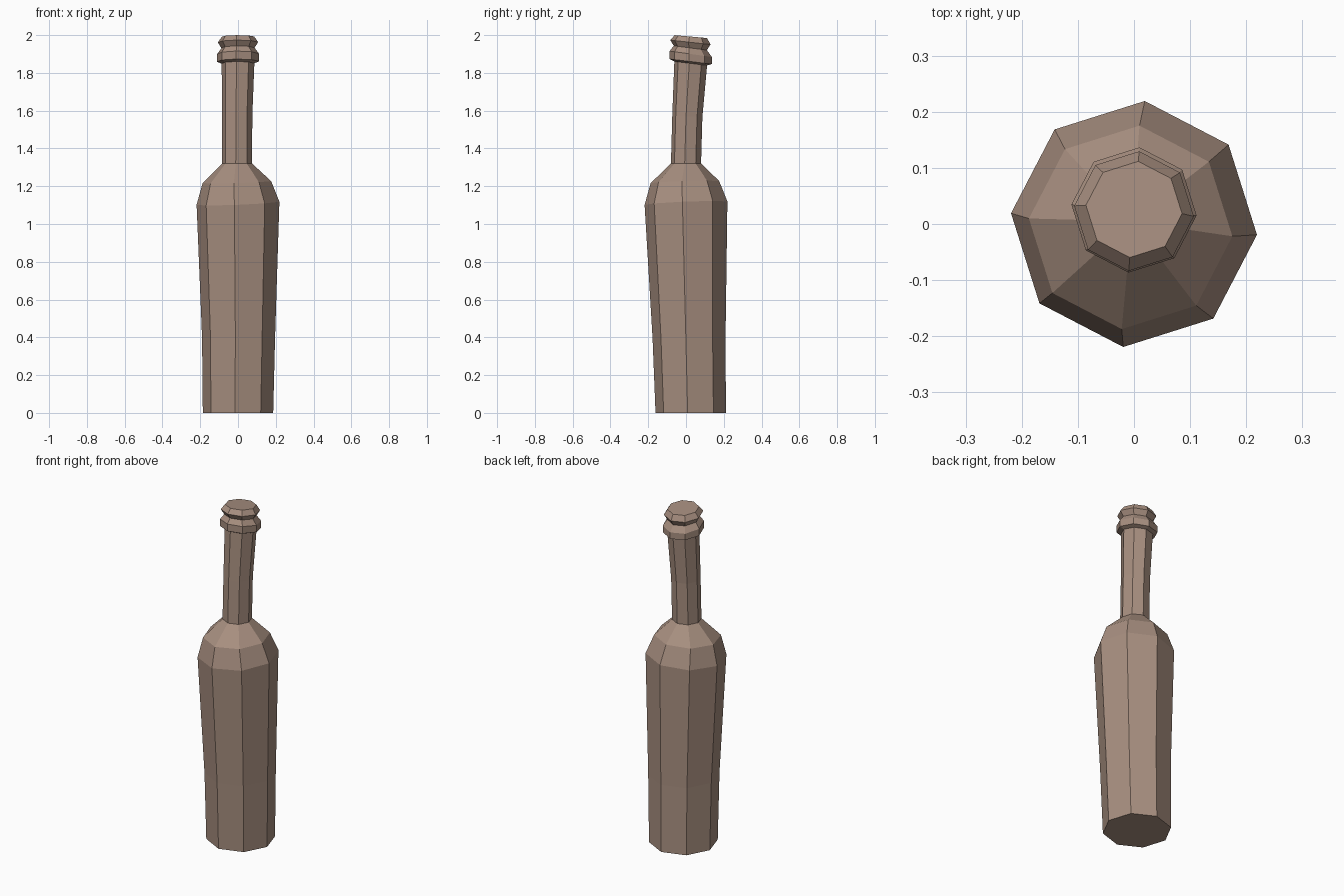
import bpy, bmesh
from math import cos, sin, pi, radians

cube = bpy.data.objects.get("Cube")
if cube:
    bpy.data.objects.remove(cube, do_unlink=True)

SIDES = 8
PHASE = radians(-5)

# Dusty brown glass
brown = bpy.data.materials.new("dusty brown")
brown.use_nodes = True
colour = (0.39, 0.275, 0.216, 1)
brown.diffuse_color = colour
brown.node_tree.nodes["Principled BSDF"].inputs["Base Color"].default_value = colour

# Rings from base to mouth: height, centre x, centre y, radius, slope in x, slope in y
rings = [
    (0.00, 0, 0.025, 0.187, 0, 0),            # base
    (0.40, 0.003, 0.016, 0.194, 0, 0),        # lower body
    (1.11, 0, 0, 0.22, 0.04, 0.04),           # widest point
    (1.222, -0.006, -0.006, 0.182, 0.03, 0.03),  # shoulder
    (1.32, -0.005, 0, 0.08, 0, 0),            # neck root
    (1.57, -0.004, 0.007, 0.08, 0, -0.04),    # neck bend
    (1.85, 0, 0.025, 0.087, 0, -0.12),        # neck top
    (1.86, 0, 0.025, 0.112, 0, -0.12),        # lower lip
    (1.90, 0, 0.025, 0.112, 0, -0.14),
    (1.932, 0, 0.023, 0.088, 0, -0.13),       # groove
    (1.962, 0, 0.023, 0.107, 0, -0.11),       # upper lip
    (1.992, 0, 0.026, 0.086, 0, -0.09),       # mouth
]

# Loft the rings into one closed, slightly crooked bottle
bm = bmesh.new()
loops = []
for z, cx, cy, r, sx, sy in rings:
    loop = []
    for i in range(SIDES):
        a = PHASE + 2 * pi * i / SIDES
        dx, dy = r * cos(a), r * sin(a)
        loop.append(bm.verts.new((cx + dx, cy + dy, z + sx * dx + sy * dy)))
    loops.append(loop)
for low, high in zip(loops, loops[1:]):
    for i in range(SIDES):
        j = (i + 1) % SIDES
        bm.faces.new((low[i], low[j], high[j], high[i]))
bm.faces.new(loops[0][::-1])
bm.faces.new(loops[-1])
bmesh.ops.recalc_face_normals(bm, faces=bm.faces)

mesh = bpy.data.meshes.new("bottle")
bm.to_mesh(mesh)
bm.free()
mesh.materials.append(brown)
bottle = bpy.data.objects.new("bottle", mesh)
bpy.context.collection.objects.link(bottle)
